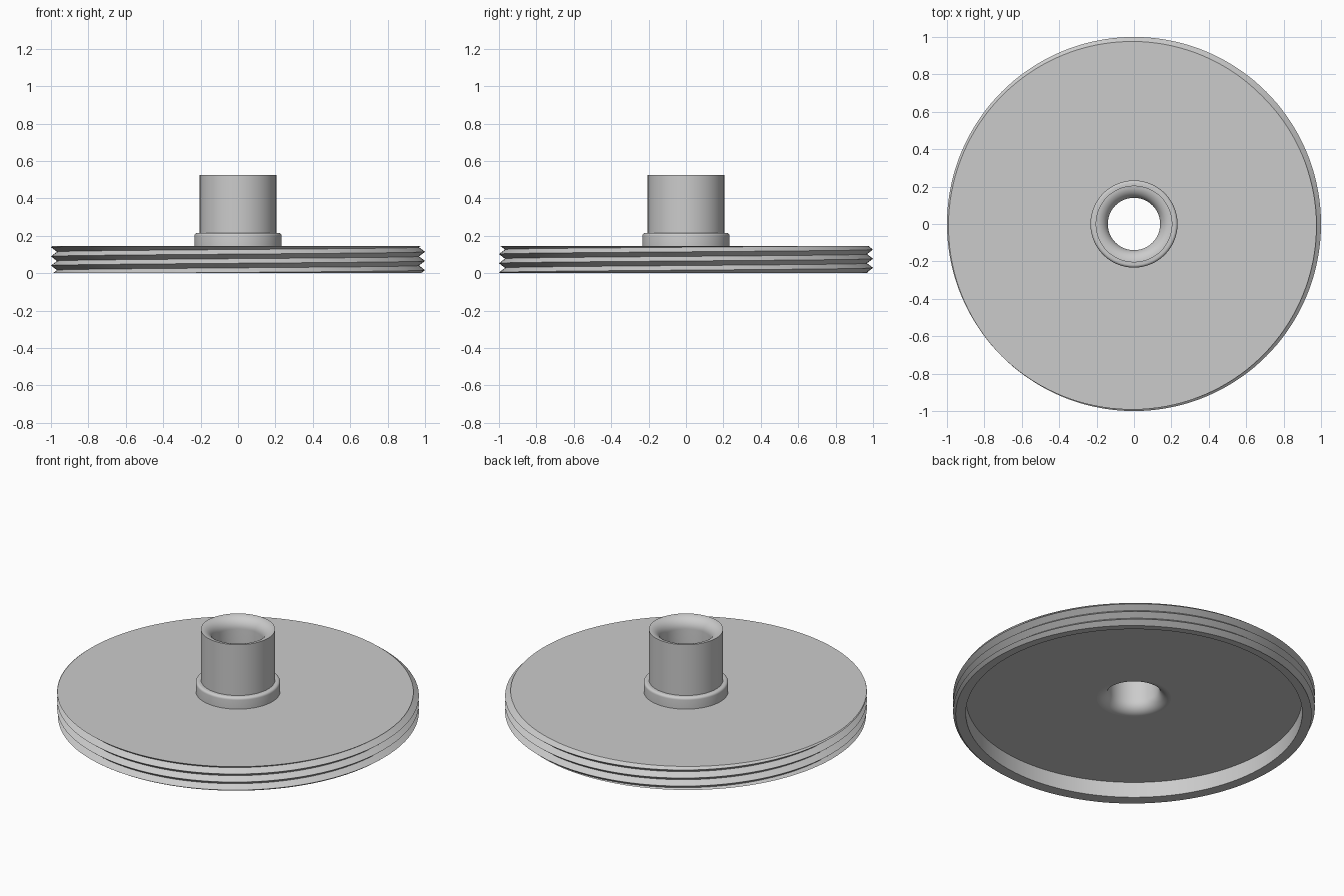
import bpy, bmesh, math

cube = bpy.data.objects.get("Cube")
if cube:
    bpy.data.objects.remove(cube, do_unlink=True)

SEGMENTS = 144
PLATE_TOP, PLATE_UNDER = 0.145, 0.095
PITCH, CREST, ROOT = 0.049, 1.0, 0.968
START = math.radians(225)      # where a thread crest meets the top face
TUBE, BORE = 0.205, 0.14

grey = bpy.data.materials.new("light grey plastic")
grey.use_nodes = True
colour = (0.6, 0.6, 0.6, 1)
grey.diffuse_color = colour
grey.node_tree.nodes["Principled BSDF"].inputs["Base Color"].default_value = colour


def arc(cx, cz, radius, a0, a1, steps=10):
    """Points (r, z) along a circular arc, angles in degrees."""
    angles = [math.radians(a0 + (a1 - a0) * i / steps) for i in range(steps + 1)]
    return [(cx + radius * math.cos(a), cz + radius * math.sin(a)) for a in angles]


def lathe(name, profile_at):
    """Sweep a closed (r, z) profile, which may vary with angle, around z."""
    bm = bmesh.new()
    columns = []
    for i in range(SEGMENTS + 1):
        a = math.tau * i / SEGMENTS
        columns.append([bm.verts.new((r * math.cos(a), r * math.sin(a), z))
                        for r, z in profile_at(a)])
    for left, right in zip(columns, columns[1:]):
        for j in range(len(left)):
            k = (j + 1) % len(left)
            bm.faces.new((left[j], right[j], right[k], left[k]))
    bmesh.ops.remove_doubles(bm, verts=bm.verts, dist=0.00002)
    bmesh.ops.recalc_face_normals(bm, faces=bm.faces)
    mesh = bpy.data.meshes.new(name)
    bm.to_mesh(mesh)
    bm.free()
    mesh.materials.append(grey)
    obj = bpy.data.objects.new(name, mesh)
    bpy.context.collection.objects.link(obj)
    bpy.ops.object.select_all(action="DESELECT")
    obj.select_set(True)
    bpy.context.view_layer.objects.active = obj
    bpy.ops.object.shade_smooth_by_angle(angle=math.radians(30))
    return obj


def lid_profile(a):
    """Helical V thread clipped by the flat faces, then the hollow underside."""
    crest_z = PLATE_TOP + PITCH * (a - START) / math.tau
    points = []
    for k in range(-9, 5):
        z = min(max(crest_z + k * PITCH / 2, 0), PLATE_TOP)
        turn = (z - crest_z) / PITCH
        away = 2 * abs(turn - round(turn))
        points.append((CREST + (ROOT - CREST) * away, z))
    return points + [(TUBE, PLATE_TOP), (TUBE, PLATE_UNDER),
                     (0.93, PLATE_UNDER), (0.93, 0)]


# Threaded lid
lathe("threaded_lid", lid_profile)

# Spout with a collar and a bore rounded at both ends
fillet = TUBE - BORE
spout = [(TUBE, PLATE_UNDER), (TUBE, PLATE_TOP), (0.233, PLATE_TOP)]
spout += arc(0.218, 0.2, 0.015, 0, 90, 5)
spout += [(TUBE, 0.215)]
spout += arc(TUBE, 0.525 - fillet, fillet, 90, 180)
spout += arc(TUBE, PLATE_UNDER + fillet, fillet, 180, 270)[:-1]
lathe("spout", lambda a: spout)
